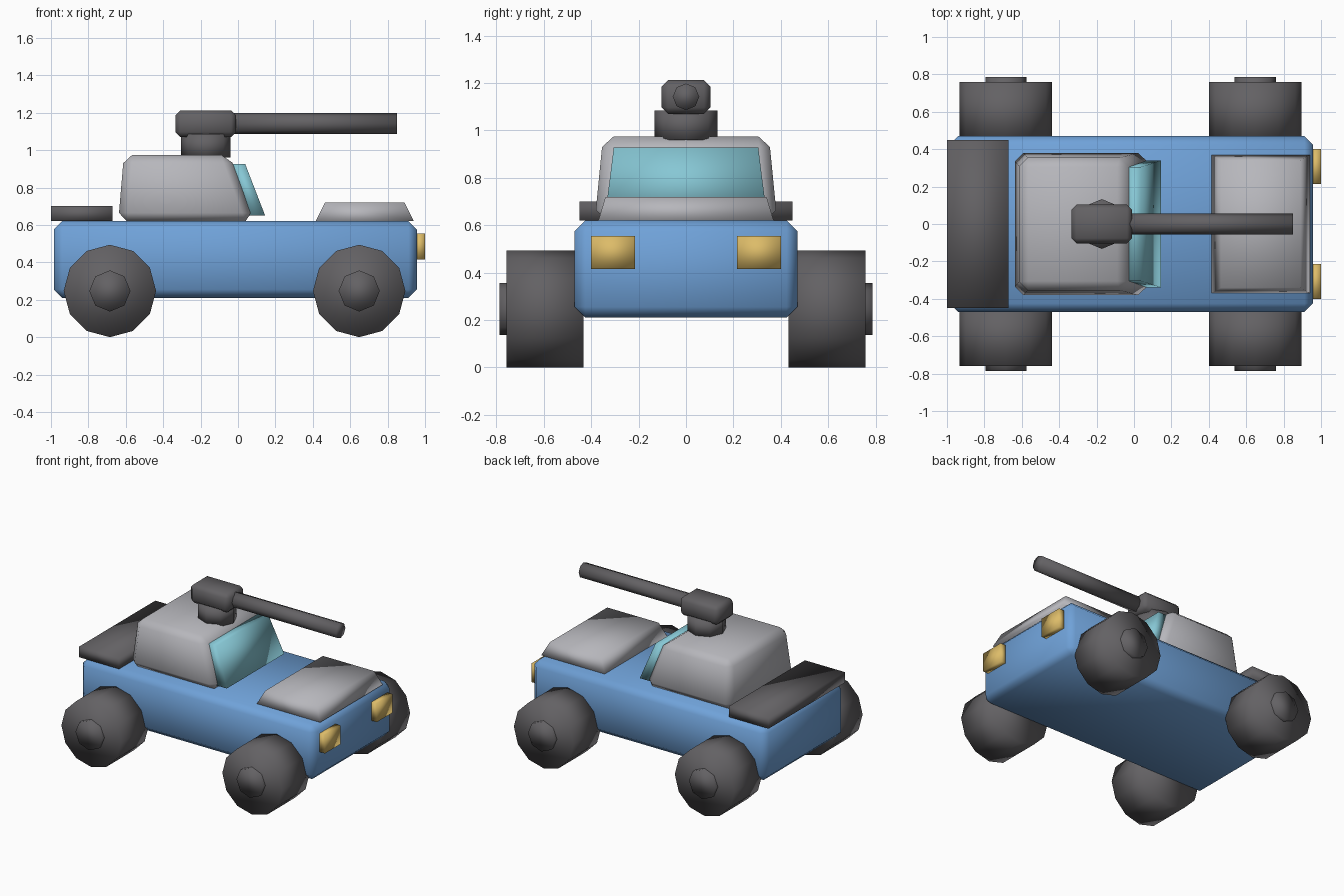
import bpy
import bmesh
from math import pi
from mathutils import Matrix, Vector

cube = bpy.data.objects.get("Cube")
if cube:
    bpy.data.objects.remove(cube, do_unlink=True)


def material(name, rgb):
    mat = bpy.data.materials.new(name)
    mat.use_nodes = True
    mat.diffuse_color = (*rgb, 1)
    mat.node_tree.nodes["Principled BSDF"].inputs["Base Color"].default_value = (*rgb, 1)
    return mat


BLUE = material("blue paint", (0.16, 0.36, 0.69))
GREY = material("light grey metal", (0.47, 0.47, 0.50))
DARK = material("dark rubber and steel", (0.125, 0.12, 0.127))
GLASS = material("pale cyan glass", (0.24, 0.57, 0.66))
AMBER = material("amber lamp", (0.72, 0.50, 0.14))


def finish(name, bm, mat, bevel=0):
    bmesh.ops.recalc_face_normals(bm, faces=bm.faces)
    for face in bm.faces:
        face.smooth = True
    mesh = bpy.data.meshes.new(name)
    bm.to_mesh(mesh)
    bm.free()
    mesh.materials.append(mat)
    obj = bpy.data.objects.new(name, mesh)
    bpy.context.collection.objects.link(obj)
    if bevel:
        mod = obj.modifiers.new("chamfer", "BEVEL")
        mod.width = bevel
        mod.segments = 1
        mod.limit_method = "NONE"
    return obj


def block(name, mat, x, y, z, top_x=None, top_y=None, bevel=0):
    """Box over the ranges x, y, z whose top may have its own x and y ranges."""
    bm = bmesh.new()
    bmesh.ops.create_cube(bm, size=1)
    for v in bm.verts:
        up = v.co.z > 0
        xs = top_x if up and top_x else x
        ys = top_y if up and top_y else y
        v.co = (xs[v.co.x > 0], ys[v.co.y > 0], z[up])
    return finish(name, bm, mat, bevel)


def cylinder(name, mat, start, end, radius, sides, bevel=0):
    """Axis-aligned prism running from start to end."""
    start, end = Vector(start), Vector(end)
    axis = end - start
    turn = Matrix.Identity(4)
    if abs(axis.x) > 0.01:
        turn = Matrix.Rotation(pi / 2, 4, "Y")
    elif abs(axis.y) > 0.01:
        turn = Matrix.Rotation(pi / 2, 4, "X")
    bm = bmesh.new()
    bmesh.ops.create_cone(bm, cap_ends=True, segments=sides, radius1=radius,
                          radius2=radius, depth=axis.length,
                          matrix=Matrix.Translation((start + end) / 2) @ turn)
    return finish(name, bm, mat, bevel)


# Hull, panels and cabin
block("body", BLUE, (-0.985, 0.957), (-0.47, 0.47), (0.21, 0.62), bevel=0.045)
block("hood", GREY, (0.415, 0.94), (-0.37, 0.37), (0.62, 0.72),
      (0.465, 0.89), (-0.34, 0.34))
block("cargo_plate", DARK, (-1.0, -0.67), (-0.45, 0.45), (0.62, 0.70))
block("cabin", GREY, (-0.64, 0.085), (-0.385, 0.385), (0.62, 0.975),
      (-0.61, -0.045), (-0.35, 0.35), bevel=0.045)
block("windshield", GLASS, (0.06, 0.145), (-0.34, 0.34), (0.65, 0.927),
      (-0.04, 0.038), (-0.305, 0.305))

# Turret
cylinder("turret_ring", DARK, (-0.172, 0, 0.96), (-0.172, 0, 1.085), 0.133, 8)
block("turret_head", DARK, (-0.335, -0.01), (-0.103, 0.103), (1.07, 1.212), bevel=0.027)
cylinder("barrel", DARK, (-0.03, 0, 1.142), (0.85, 0, 1.142), 0.056, 8)

# Lamps, wheels and hubs on both sides
for side, s in (("front", -1), ("back", 1)):
    block(side + "_headlight", AMBER, (0.945, 1.0),
          sorted((s * 0.215, s * 0.40)), (0.415, 0.555))
    for end, x in (("right", -0.685), ("left", 0.648)):
        name = end + "_" + side
        cylinder(name + "_wheel", DARK, (x, s * 0.432, 0.247), (x, s * 0.758, 0.247), 0.247, 12)
        cylinder(name + "_hub", DARK, (x, s * 0.68, 0.247), (x, s * 0.787, 0.247), 0.11, 8)
